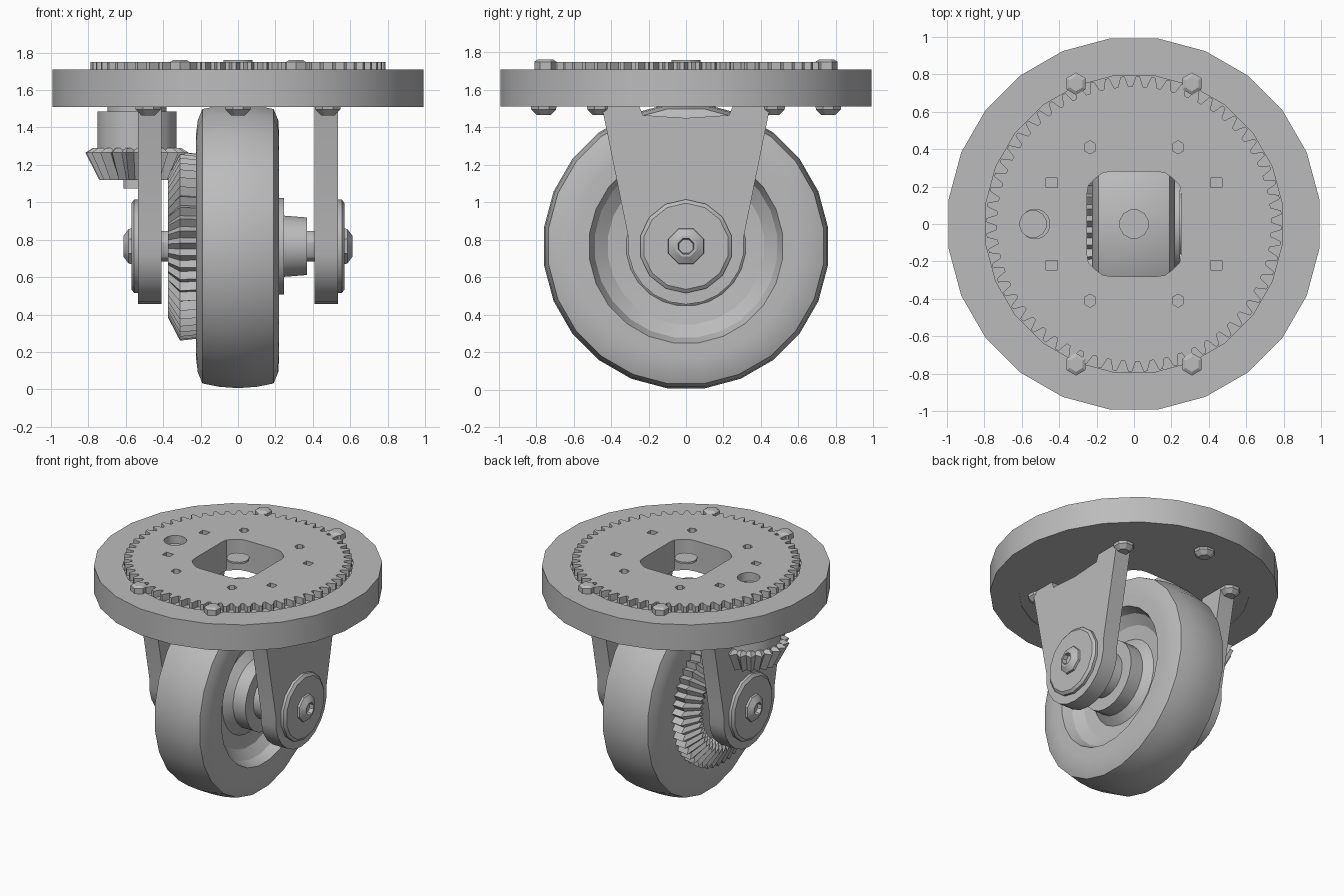
import bpy, bmesh, math

if "Cube" in bpy.data.objects:
    bpy.data.objects.remove(bpy.data.objects["Cube"])

grey = bpy.data.materials.new("light_grey")
grey.diffuse_color = (0.5, 0.5, 0.5, 1)
grey.use_nodes = True
grey.node_tree.nodes["Principled BSDF"].inputs["Base Color"].default_value = grey.diffuse_color
AXLE_Z = 0.765


def finish(name, bm, smooth=30):
    bmesh.ops.recalc_face_normals(bm, faces=bm.faces)
    me = bpy.data.meshes.new(name)
    bm.to_mesh(me)
    bm.free()
    me.materials.append(grey)
    ob = bpy.data.objects.new(name, me)
    bpy.context.collection.objects.link(ob)
    if smooth:
        bpy.ops.object.select_all(action='DESELECT')
        ob.select_set(True)
        bpy.context.view_layer.objects.active = ob
        bpy.ops.object.shade_smooth_by_angle(angle=math.radians(smooth))
    return ob


def spin(name, profile, n, axis='z', centre=(0, 0), teeth=None, closed=False, smooth=30):
    """Turn (height, radius) points round an axis; teeth = cyclic list of radius offsets."""
    bm = bmesh.new()
    rings = []
    for h, r in profile:
        ring = []
        for i in range(n):
            a = 2 * math.pi * (i + 0.5) / n
            rr = r + (teeth[i % len(teeth)] if teeth else 0)
            u, v = centre[0] + rr * math.cos(a), centre[1] + rr * math.sin(a)
            ring.append(bm.verts.new((h, u, v) if axis == 'x' else (u, v, h)))
        rings.append(ring)
    pairs = list(zip(rings, rings[1:] + rings[:1]))
    for p, q in pairs if closed else pairs[:-1]:
        for i in range(n):
            j = (i + 1) % n
            bm.faces.new((p[i], p[j], q[j], q[i]))
    if not closed:
        bm.faces.new(rings[0])
        bm.faces.new(rings[-1])
    return finish(name, bm, smooth)


def prism(name, pts, lo, hi, axis='z'):
    bm = bmesh.new()
    place = (lambda u, v, h: (h, u, v)) if axis == 'x' else (lambda u, v, h: (u, v, h))
    a = [bm.verts.new(place(u, v, lo)) for u, v in pts]
    b = [bm.verts.new(place(u, v, hi)) for u, v in pts]
    bm.faces.new(a)
    bm.faces.new(b)
    for i in range(len(pts)):
        j = (i + 1) % len(pts)
        bm.faces.new((a[i], a[j], b[j], b[i]))
    return finish(name, bm)


def cut(target, cutter):
    m = target.modifiers.new("cut", 'BOOLEAN')
    m.operation, m.solver, m.object = 'DIFFERENCE', 'EXACT', cutter
    bpy.context.view_layer.objects.active = target
    bpy.ops.object.modifier_apply(modifier=m.name)


# turntable ring, plate and toothed top
spin("outer_ring", [(1.51, 1.0), (1.71, 1.0), (1.71, 0.8), (1.51, 0.8)], 24, closed=True)
plate = spin("turn_plate", [(1.515, 0.8), (1.70, 0.8)], 24)
gear = spin("turn_gear", [(1.69, 0.735), (1.75, 0.735)], 240, teeth=[0, 0, 0.055, 0.055], smooth=0)

# openings: centre window, pinion hole, slots and small screw holes
window = []
for i in range(40):
    a = 2 * math.pi * (i + 0.5) / 40
    window.append((max(-0.25, min(0.25, 0.32 * math.cos(a))),
                   max(-0.28, min(0.28, 0.32 * math.sin(a)))))
cutters = [prism("cutter_window", window, 1.4, 1.9),
           spin("cutter_pinion", [(1.64, 0.08), (1.9, 0.08)], 16, centre=(-0.53, 0))]
for sx in (-1, 1):
    for sy in (-1, 1):
        x, y = sx * 0.44, sy * 0.22
        cutters.append(prism("cutter_slot", [(x - .03, y - .025), (x + .03, y - .025),
                                             (x + .03, y + .025), (x - .03, y + .025)], 1.72, 1.9))
        cutters.append(spin("cutter_screw", [(1.72, 0.035), (1.9, 0.035)], 6,
                            centre=(sx * 0.235, sy * 0.41)))
for c in cutters:
    cut(gear, c)
for c in cutters[:2]:
    cut(plate, c)
for c in cutters:
    bpy.data.objects.remove(c)

# small centre disc and top bolts
spin("centre_disc", [(1.745, 0.08), (1.76, 0.08)], 12)
for sx in (-1, 1):
    for sy in (-1, 1):
        spin("top_bolt", [(1.70, 0.06), (1.75, 0.06), (1.762, 0.04)], 6, centre=(sx * 0.31, sy * 0.75))

# domed screw heads below the plate
for x, y in [(0, .76), (0, -.76), (.48, .46), (.48, -.46), (-.48, .46), (-.48, -.46)]:
    spin("under_screw", [(1.52, 0.075), (1.495, 0.072), (1.465, 0.04)], 8, centre=(x, y))

# wheel with recessed face and hub
spin("wheel", [(-0.225, 0.1), (-0.225, 0.6), (-0.215, 0.68), (-0.19, 0.74), (-0.1, 0.758),
               (0, 0.765), (0.1, 0.758), (0.19, 0.74), (0.215, 0.68), (0.22, 0.60), (0.22, 0.52),
               (0.15, 0.49), (0.10, 0.42), (0.09, 0.32), (0.14, 0.26), (0.245, 0.26),
               (0.245, 0.165), (0.37, 0.155), (0.37, 0.05)], 24, 'x', (0, AXLE_Z))

# bevel gear on the wheel and its mating pinion
spin("wheel_bevel_gear", [(-0.22, 0.475), (-0.31, 0.485), (-0.375, 0.36), (-0.36, 0.32),
                          (-0.30, 0.30), (-0.30, 0.1)], 96, 'x', (0, AXLE_Z),
     teeth=[-0.02, 0.02], smooth=0)
spin("pinion_teeth", [(1.29, 0.215), (1.265, 0.255), (1.12, 0.18), (1.14, 0.1)], 44,
     centre=(-0.54, 0), teeth=[-0.022, 0.022], smooth=0)
spin("pinion_hub", [(1.27, 0.215), (1.485, 0.215), (1.485, 0.16), (1.53, 0.16)], 20, centre=(-0.54, 0))
spin("pinion_shaft", [(1.075, 0.075), (1.69, 0.075)], 12, centre=(-0.54, 0))

# axle
spin("axle", [(-0.58, 0.085), (0.58, 0.085)], 12, 'x', (0, AXLE_Z))

# fork legs with washers and domed socket bolts
leg = [(-0.45, 1.515), (-0.25, 1.515), (-0.23, 1.465), (0.0, 1.45),
       (0.23, 1.465), (0.25, 1.515), (0.45, 1.515)]
for i in range(13):
    a = math.radians(8 - i * 196 / 12)
    leg.append((0.31 * math.cos(a), AXLE_Z + 0.31 * math.sin(a)))
for s in (-1, 1):
    prism("fork_leg", leg, s * 0.41, s * 0.535, 'x')
    spin("washer", [(s * 0.53, 0.25), (s * 0.555, 0.25), (s * 0.57, 0.23)], 14, 'x', (0, AXLE_Z))
    spin("axle_bolt", [(s * 0.56, 0.105), (s * 0.585, 0.1), (s * 0.612, 0.06),
                       (s * 0.612, 0.045), (s * 0.58, 0.04)], 8, 'x', (0, AXLE_Z))
